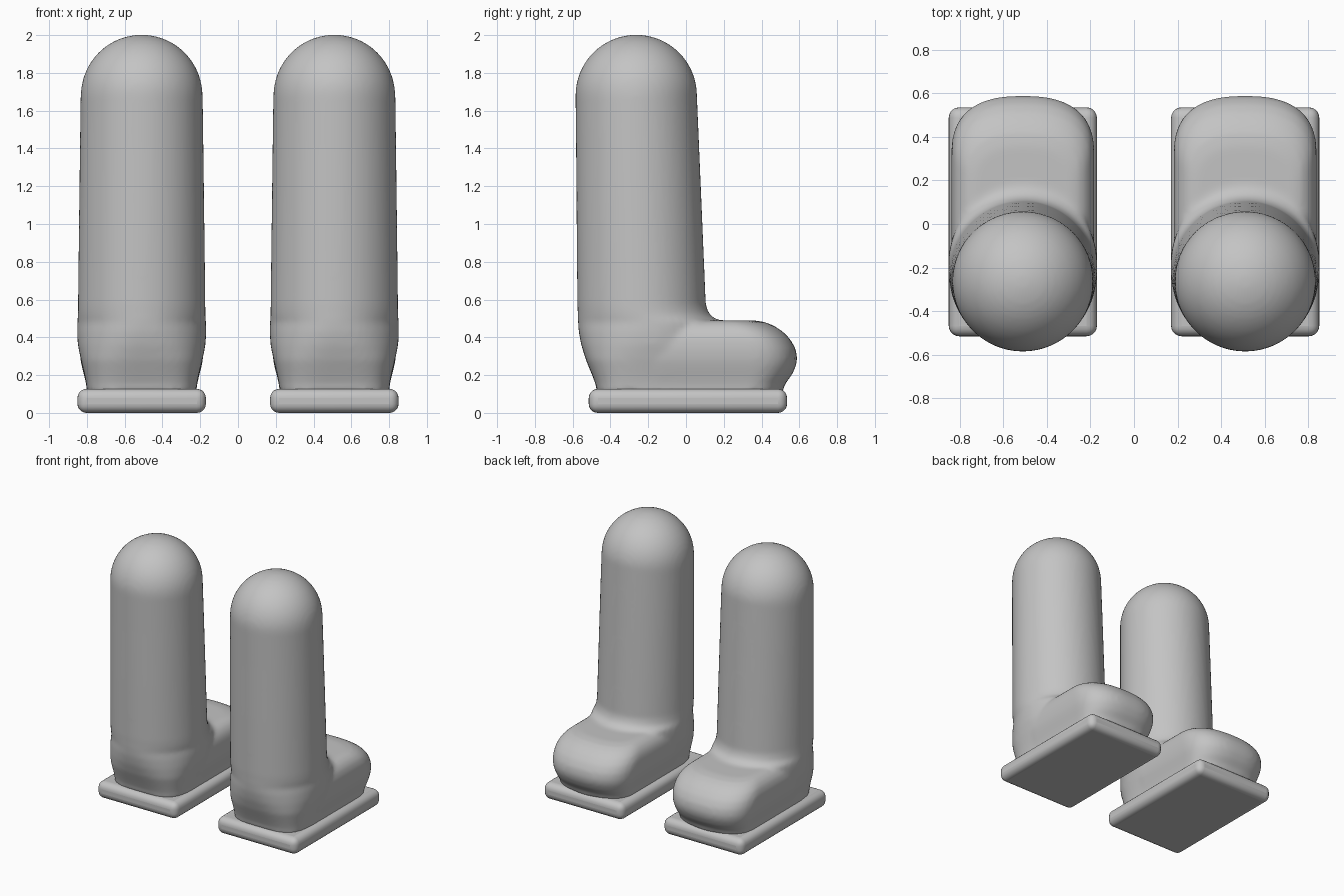
import bpy, bmesh, math

if "Cube" in bpy.data.objects:
    bpy.data.objects.remove(bpy.data.objects["Cube"])

grey = bpy.data.materials.new("grey")
grey.diffuse_color = (0.55, 0.55, 0.55, 1)
grey.use_nodes = True
grey.node_tree.nodes["Principled BSDF"].inputs["Base Color"].default_value = grey.diffuse_color
CX = 0.51


def spow(v, e):
    return math.copysign(abs(v) ** e, v)


def ring(bm, cx, z, hw, back, front, nb, nf, bb, bf, count=72):
    """Outline with a superellipse heel (length bb) and toe (length bf)."""
    out = []
    for i in range(count):
        a = 2 * math.pi * (i + 0.5) / count
        c, s = math.cos(a), math.sin(a)
        n = nf if s > 0 else nb
        x = hw * spow(c, 2 / n)
        y = front - bf + bf * spow(s, 2 / n) if s > 0 else back + bb + bb * spow(s, 2 / n)
        out.append(bm.verts.new((cx + x, y, z)))
    return out


def loft(name, cx, sections):
    bm = bmesh.new()
    rings = [ring(bm, cx, *s) for s in sections]
    for a, b in zip(rings, rings[1:]):
        for i in range(len(a)):
            j = (i + 1) % len(a)
            bm.faces.new((a[i], a[j], b[j], b[i]))
    bm.faces.new(rings[0][::-1])
    bm.faces.new(rings[-1])
    bmesh.ops.recalc_face_normals(bm, faces=bm.faces)
    me = bpy.data.meshes.new(name)
    bm.to_mesh(me)
    bm.free()
    ob = bpy.data.objects.new(name, me)
    bpy.context.collection.objects.link(ob)
    me.materials.append(grey)
    return ob


def leg_sec(z, back, front, hw, nb=2):
    h = (front - back) / 2
    return (z, hw, back, front, nb, 2, h, h)


# leg: tapered shaft, ankle fillet and domed top
leg = [leg_sec(0.11, -0.475, 0.12, 0.29, 3.6), leg_sec(0.15, -0.478, 0.14, 0.293, 3.6),
       leg_sec(0.20, -0.497, 0.15, 0.303, 3.3), leg_sec(0.28, -0.53, 0.17, 0.322, 2.9),
       leg_sec(0.36, -0.555, 0.19, 0.338, 2.4), leg_sec(0.43, -0.568, 0.19, 0.342, 2.15),
       leg_sec(0.488, -0.572, 0.19, 0.340), leg_sec(0.50, -0.573, 0.15, 0.339),
       leg_sec(0.525, -0.573, 0.122, 0.338), leg_sec(0.57, -0.575, 0.105, 0.337),
       leg_sec(1.0, -0.579, 0.087, 0.332), leg_sec(1.4, -0.582, 0.07, 0.327),
       leg_sec(1.68, -0.585, 0.058, 0.323)]
for k in range(1, 15):
    t = math.pi / 2 * k / 14.15
    r = 0.322 * math.cos(t)
    leg.append(leg_sec(1.68 + 0.322 * math.sin(t), -0.2635 - r, -0.2635 + r, r))

# foot: height, half width, toe reach
foot = []
for z, hw, front, bf in [(0.11, 0.29, 0.512, 0.2), (0.15, 0.293, 0.522, 0.2), (0.20, 0.305, 0.56, 0.23),
                         (0.25, 0.318, 0.583, 0.25), (0.29, 0.325, 0.589, 0.26), (0.34, 0.328, 0.58, 0.26),
                         (0.39, 0.324, 0.552, 0.25), (0.43, 0.312, 0.513, 0.24), (0.46, 0.29, 0.468, 0.22),
                         (0.48, 0.262, 0.42, 0.2), (0.49, 0.225, 0.36, 0.18)]:
    foot.append((z, hw, -0.25, front, 4, 2.5, 0.15, bf))

for side, label in ((-1, "left"), (1, "right")):
    # boot body: leg and foot fused and softened
    boot = loft(label + "_boot", side * CX, leg)
    toe = loft(label + "_foot", side * CX, foot)
    bpy.ops.object.select_all(action='DESELECT')
    toe.select_set(True)
    boot.select_set(True)
    bpy.context.view_layer.objects.active = boot
    bpy.ops.object.join()
    m = boot.modifiers.new("fuse", 'REMESH')
    m.mode = 'VOXEL'
    m.voxel_size = 0.016
    m.use_smooth_shade = True
    s = boot.modifiers.new("soften", 'SMOOTH')
    s.factor = 0.5
    s.iterations = 6

    # flat sole plate with rounded edges
    bpy.ops.mesh.primitive_cube_add(size=1, location=(side * CX, 0.01, 0.0635))
    sole = bpy.context.object
    sole.name = label + "_sole"
    sole.scale = (0.68, 1.05, 0.127)
    bpy.ops.object.transform_apply(location=False, rotation=False, scale=True)
    sole.data.materials.append(grey)
    b = sole.modifiers.new("round", 'BEVEL')
    b.width = 0.048
    b.segments = 5
    bpy.ops.object.shade_smooth_by_angle()
